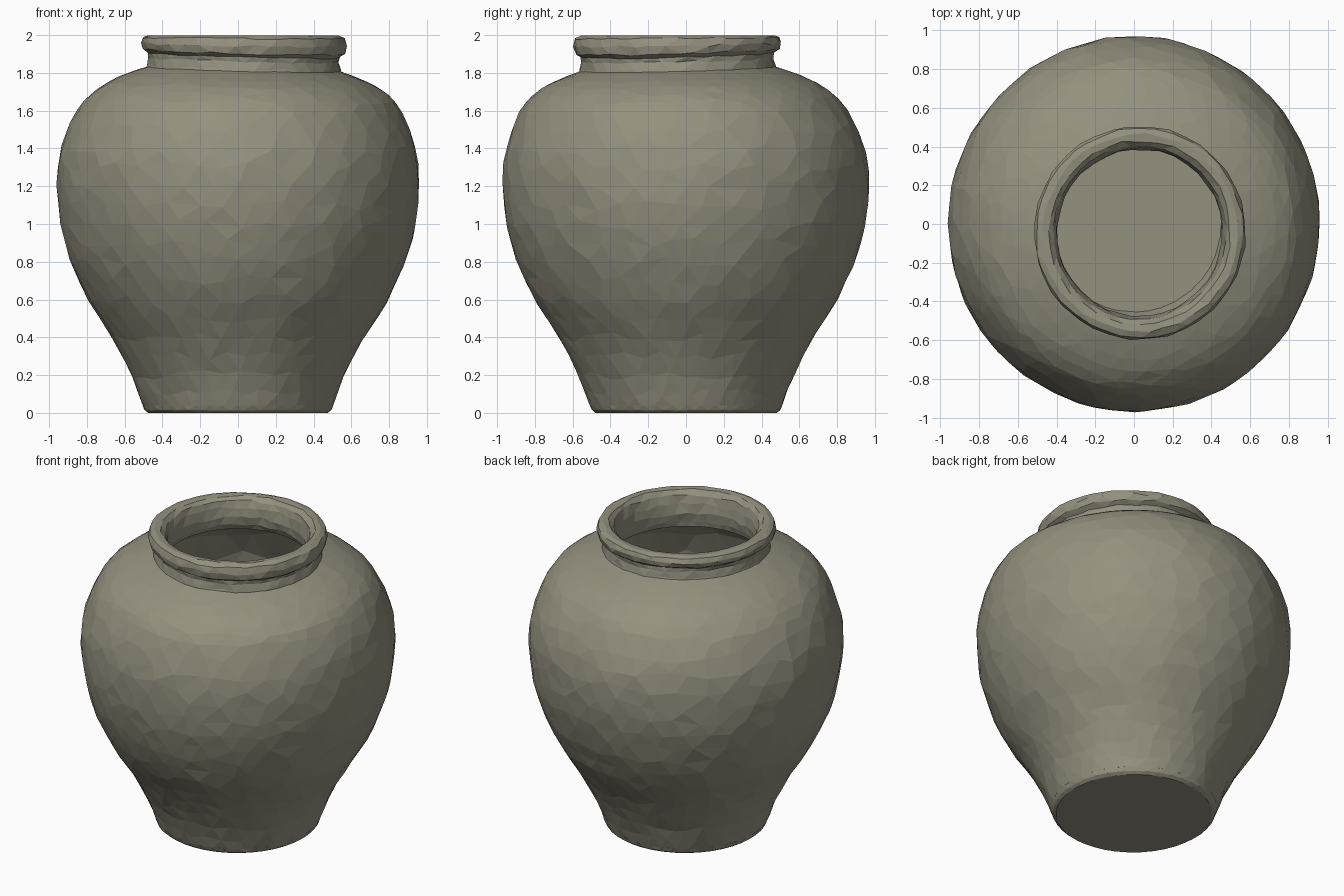
import bpy, bmesh, math, random
from mathutils import Vector

random.seed(7)
cube = bpy.data.objects.get("Cube")
if cube:
    bpy.data.objects.remove(cube, do_unlink=True)

# Single clay colour
clay = bpy.data.materials.new("grey_brown_clay")
clay.use_nodes = True
COLOUR = (0.30, 0.283, 0.213, 1)
clay.diffuse_color = COLOUR
bsdf = clay.node_tree.nodes["Principled BSDF"]
bsdf.inputs["Base Color"].default_value = COLOUR
bsdf.inputs["Roughness"].default_value = 0.9


def on_profile(points, t):
    """Point on a smooth curve through the (radius, height) points."""
    last = len(points) - 1
    t = min(max(t, 0), last)
    i = min(int(t), last - 1)
    f = t - i
    p0, p1, p2, p3 = (Vector(points[min(max(k, 0), last)]) for k in range(i - 1, i + 3))
    m1, m2 = (p2 - p0) / 2, (p3 - p1) / 2
    return (p1 * (2*f**3 - 3*f**2 + 1) + m1 * (f**3 - 2*f**2 + f)
            + p2 * (3*f**2 - 2*f**3) + m2 * (f**3 - f**2))


def lean(x, y, z):
    """Hand-made irregularity: the shoulder and mouth lean off centre."""
    w = min(max((z - 1.3) / 0.5, 0), 1) ** 2
    fade = min(max((2 - z) / 0.08, 0), 1)
    return (x + 0.03 * w, y * 1.01 - 0.045 * w, z - 0.025 * w * fade * (x - y))


def turned(name, points, sides, per_span, slide, bump, cap_start=False, cap_end=False):
    """Faceted, slightly uneven turned form."""
    bm = bmesh.new()
    rows = (len(points) - 1) * per_span
    rings = []
    for i in range(rows + 1):
        ring = []
        edge = i in (0, rows)
        for j in range(sides):
            t = i / per_span + (0 if edge else random.uniform(-slide, slide) / per_span)
            r, z = on_profile(points, t)
            r += 0 if edge else random.uniform(-bump, bump)
            a = math.tau * (j + (i % 2) / 2 + random.uniform(-slide, slide)) / sides
            ring.append(bm.verts.new(lean(r * math.cos(a), r * math.sin(a), min(z, 2))))
        rings.append(ring)
    for i, (low, high) in enumerate(zip(rings, rings[1:])):
        for j in range(sides):
            k = (j + 1) % sides
            a, b, c, d = low[j], low[k], high[k], high[j]
            # Alternate diagonals follow the half-step offset of each ring
            faces = ((a, b, d), (b, c, d)) if i % 2 == 0 else ((a, b, c), (a, c, d))
            for f in faces:
                bm.faces.new(f)
    if cap_start:
        bm.faces.new(rings[0][::-1])
    if cap_end:
        bm.faces.new(rings[-1])
    mesh = bpy.data.meshes.new(name)
    bm.to_mesh(mesh)
    bm.free()
    mesh.materials.append(clay)
    obj = bpy.data.objects.new(name, mesh)
    bpy.context.collection.objects.link(obj)
    return obj


# Foot, with a small rounded bottom edge
turned("jar_foot", [(0.475, 0), (0.495, 0.015), (0.505, 0.04)],
       40, 1, 0.1, 0.002, cap_start=True)

# Outer body, from foot to neck
outer = [(0.505, 0.04), (0.565, 0.2), (0.67, 0.4), (0.795, 0.6), (0.885, 0.8),
         (0.94, 1.0), (0.96, 1.2), (0.942, 1.4), (0.86, 1.6), (0.77, 1.7),
         (0.65, 1.77), (0.5, 1.825)]
turned("jar_body", outer, 40, 2, 0.28, 0.004)

# Neck and rolled rim, turning over into the mouth
rim = [(0.52, 1.79), (0.512, 1.83), (0.505, 1.87), (0.508, 1.895), (0.538, 1.915),
       (0.547, 1.95), (0.535, 1.985), (0.505, 1.998), (0.47, 1.995),
       (0.445, 1.97), (0.432, 1.92), (0.425, 1.86), (0.435, 1.8), (0.45, 1.765)]
turned("neck_and_rim", rim, 36, 1, 0.2, 0.004)

# Hollow inside and its floor
inner = [(0.45, 1.765), (0.64, 1.71), (0.8, 1.56), (0.88, 1.38), (0.9, 1.2),
         (0.875, 1.0), (0.82, 0.8), (0.73, 0.6), (0.61, 0.4), (0.51, 0.2),
         (0.45, 0.07)]
turned("inner_wall", inner, 36, 1, 0.2, 0.004, cap_end=True)
